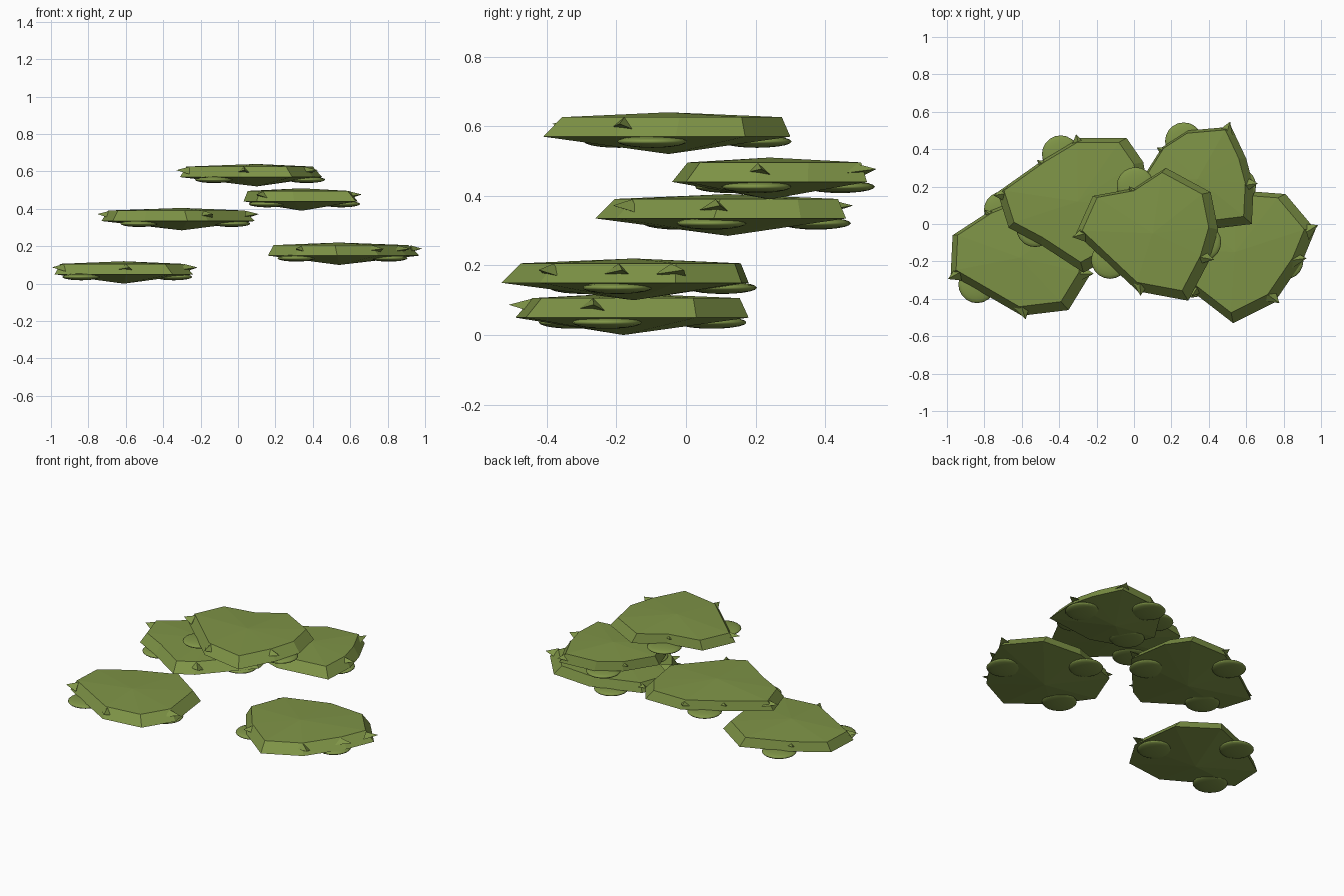
import bpy
import bmesh
import math
from mathutils import Vector, Matrix

default_cube = bpy.data.objects.get("Cube")
if default_cube:
    bpy.data.objects.remove(default_cube, do_unlink=True)

OLIVE = (0.21, 0.295, 0.062, 1.0)
moss = bpy.data.materials.new("olive_green")
moss.use_nodes = True
moss.diffuse_color = OLIVE
shader = next(n for n in moss.node_tree.nodes if n.type == 'BSDF_PRINCIPLED')
shader.inputs["Base Color"].default_value = OLIVE

RIM_HEIGHT, TOP_HEIGHT, CROWN_HEIGHT = 0.05, 0.106, 0.12
TOP_SCALE = 0.89
TOP_SHIFT = Vector((-0.012, 0.014, 0))


def finish(bm, name, smooth=False):
    """Turn a bmesh into a coloured, named object."""
    bmesh.ops.recalc_face_normals(bm, faces=bm.faces)
    for face in bm.faces:
        face.smooth = smooth
    mesh = bpy.data.meshes.new(name)
    bm.to_mesh(mesh)
    bm.free()
    mesh.materials.append(moss)
    obj = bpy.data.objects.new(name, mesh)
    bpy.context.collection.objects.link(obj)
    return obj


def add_slab(name, centre, outline):
    """Faceted slab: cone underside, bevelled rim and a slightly domed top."""
    bm = bmesh.new()
    keel = bm.verts.new(centre)
    crown = bm.verts.new(centre + Vector((0, 0, CROWN_HEIGHT)))
    rim, top = [], []
    for x, y in outline:
        arm = Vector((x, y, 0)) - Vector((centre.x, centre.y, 0))
        rim.append(bm.verts.new(centre + arm + Vector((0, 0, RIM_HEIGHT))))
        top.append(bm.verts.new(centre + arm * TOP_SCALE + TOP_SHIFT
                                + Vector((0, 0, TOP_HEIGHT))))
    for i in range(len(rim)):
        j = (i + 1) % len(rim)
        bm.faces.new((keel, rim[j], rim[i]))
        bm.faces.new((rim[i], rim[j], top[j], top[i]))
        bm.faces.new((crown, top[i], top[j]))
    finish(bm, name)


def add_bulge(name, centre, angle, reach):
    """Smooth flattened lump tucked under the rim."""
    a = math.radians(angle)
    place = centre + Vector((math.cos(a) * reach, math.sin(a) * reach, 0.036))
    bm = bmesh.new()
    bmesh.ops.create_uvsphere(bm, u_segments=20, v_segments=10, radius=1)
    bmesh.ops.transform(bm, verts=bm.verts, matrix=Matrix.Translation(place)
                        @ Matrix.Diagonal((0.10, 0.10, 0.018, 1)))
    finish(bm, name, smooth=True)


def add_shard(name, centre, corner):
    """Small three-sided splinter poking out of a rim corner."""
    arm = Vector((corner[0] - centre.x, corner[1] - centre.y, 0))
    out = arm.normalized()
    side = Vector((-out.y, out.x, 0))
    root = centre + arm - out * 0.05 + Vector((0, 0, 0.075))
    bm = bmesh.new()
    tip = bm.verts.new(root + out * 0.07 + side * 0.02 + Vector((0, 0, 0.012)))
    base = [bm.verts.new(root + side * s + Vector((0, 0, h)))
            for s, h in ((-0.045, 0), (0.045, -0.01), (0, 0.03))]
    bm.faces.new(base)
    for i in range(3):
        bm.faces.new((base[i], base[(i + 1) % 3], tip))
    finish(bm, name)


# Each slab: lowest point, rim outline, rim corners that carry splinters
SLABS = {
    "lowest_slab": ((-.61, -.18, 0), (
        (-.97, -.06), (-.98, -.27), (-.6, -.49), (-.35, -.46),
        (-.24, -.28), (-.28, .03), (-.5, .18), (-.77, .07)), (1, 2, 4, 7)),
    "low_slab": ((.54, -.15, .1), (
        (.81, .16), (.97, -.03), (.9, -.2), (.75, -.42), (.53, -.53),
        (.31, -.36), (.16, -.15), (.25, .08), (.55, .18)), (1, 2, 3, 5, 7)),
    "middle_slab": ((-.3, .12, .285), (
        (-.73, .17), (-.67, -.02), (-.5, -.11), (-.27, -.26), (-.16, -.2),
        (.09, .08), (.05, .33), (-.04, .46), (-.29, .46), (-.49, .34)),
        (0, 4, 5, 8, 9)),
    "high_slab": ((.34, .24, .39), (
        (.52, .52), (.29, .5), (.15, .41), (.03, .22), (.1, .03),
        (.3, -.04), (.63, 0), (.64, .2), (.6, .35)), (0, 2, 4, 7)),
    "highest_slab": ((.1, -.05, .52), (
        (-.31, -.05), (.02, -.36), (.29, -.41), (.4, -.2), (.45, -.03),
        (.41, .17), (.17, .3), (0, .19), (-.22, .15)), (0, 1, 3, 7)),
}

for label, (position, outline, splinters) in SLABS.items():
    centre = Vector(position)
    add_slab(label, centre, outline)
    spread = 0.8 if label == "high_slab" else 1.0
    for n, angle in enumerate((-10, 110, 212)):
        add_bulge(f"{label}_bulge_{n + 1}", centre, angle, 0.27 * spread)
    for n, corner in enumerate(splinters):
        add_shard(f"{label}_splinter_{n + 1}", centre, outline[corner])
